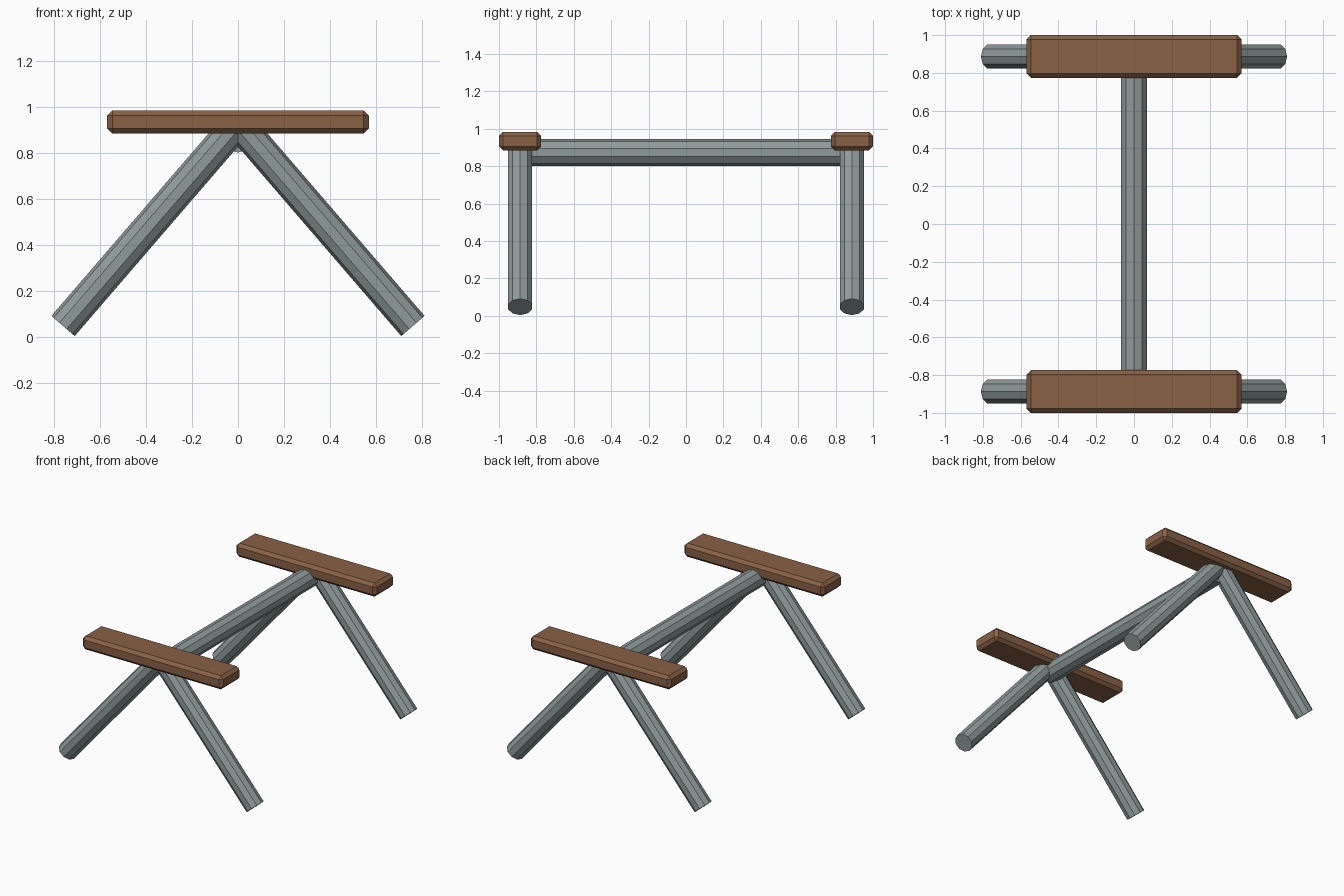
import bpy
from mathutils import Vector

cube = bpy.data.objects.get("Cube")
if cube:
    bpy.data.objects.remove(cube, do_unlink=True)


def material(name, colour):
    mat = bpy.data.materials.new(name)
    mat.use_nodes = True
    mat.diffuse_color = colour
    mat.node_tree.nodes["Principled BSDF"].inputs["Base Color"].default_value = colour
    return mat


wood = material("brown wood", (0.25, 0.12, 0.06, 1))
metal = material("grey metal", (0.28, 0.33, 0.33, 1))


def pole(name, start, end, radius, sides=10):
    """Faceted round bar between two points."""
    start, end = Vector(start), Vector(end)
    axis = end - start
    bpy.ops.mesh.primitive_cylinder_add(
        vertices=sides, radius=radius, depth=axis.length, location=(start + end) / 2)
    obj = bpy.context.object
    obj.name = name
    obj.rotation_euler = axis.to_track_quat('Z', 'Y').to_euler()
    obj.data.materials.append(metal)


def plank(name, y):
    """Seat board with chamfered edges."""
    bpy.ops.mesh.primitive_cube_add(size=1, location=(0, y, 0.934))
    obj = bpy.context.object
    obj.name = name
    obj.scale = (1.136, 0.226, 0.1)
    bpy.ops.object.transform_apply(location=False, rotation=False, scale=True)
    bevel = obj.modifiers.new("chamfer", 'BEVEL')
    bevel.width = 0.022
    bevel.segments = 1
    obj.data.materials.append(wood)


# Long bar joining the two trestles
pole("crossbar", (0, -0.887, 0.873), (0, 0.887, 0.873), 0.072)

# Splayed leg pairs, each with a seat on top
for end, y in (("front", -0.887), ("back", 0.887)):
    plank(end + "_seat", y)
    for side, s in (("left", 1), ("right", -1)):
        pole(f"{end}_{side}_leg", (s * 0.76, y, 0.048), (0, y, 0.93), 0.067)
